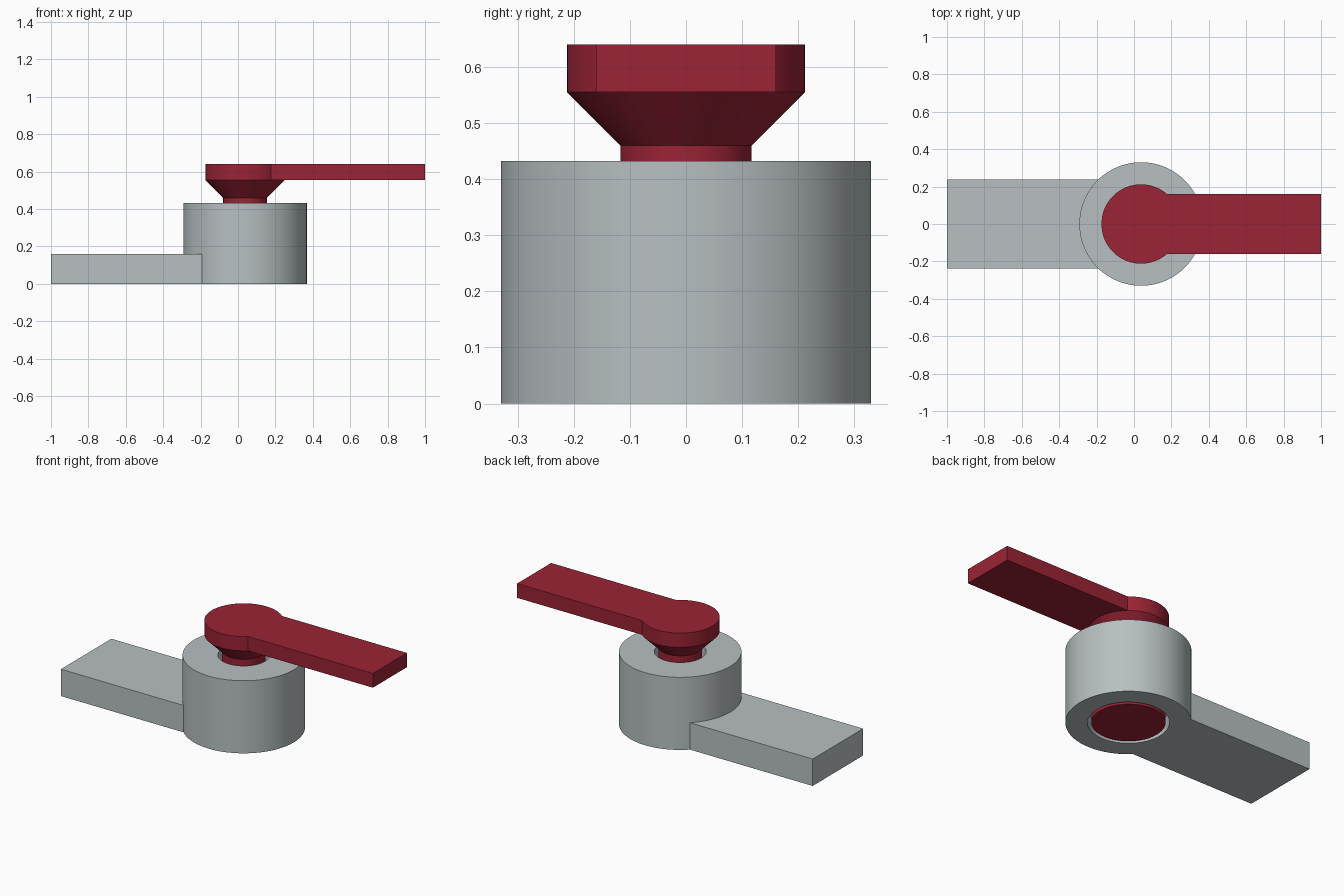
import bpy, bmesh, math
from mathutils import Matrix, Vector

if "Cube" in bpy.data.objects:
    bpy.data.objects.remove(bpy.data.objects["Cube"])

CX = 0.038      # x of the pivot axis
SEG = 96


def material(name, color):
    m = bpy.data.materials.new(name)
    m.diffuse_color = (*color, 1)
    m.use_nodes = True
    m.node_tree.nodes["Principled BSDF"].inputs["Base Color"].default_value = m.diffuse_color
    return m


GREY = material("light_grey", (0.479, 0.527, 0.539))
RED = material("dark_red", (0.328, 0.0168, 0.0356))


def finish(name, bm, mat):
    bmesh.ops.recalc_face_normals(bm, faces=bm.faces)
    me = bpy.data.meshes.new(name)
    bm.to_mesh(me)
    bm.free()
    me.materials.append(mat)
    ob = bpy.data.objects.new(name, me)
    bpy.context.collection.objects.link(ob)
    return ob


def lathe(name, profile, mat):
    """Revolve a closed (radius, z) profile around the pivot axis."""
    bm = bmesh.new()
    vs = [bm.verts.new((CX + r, 0, z)) for r, z in profile]
    es = [bm.edges.new((vs[i], vs[(i + 1) % len(vs)])) for i in range(len(vs))]
    bmesh.ops.spin(bm, geom=vs + es, cent=(CX, 0, 0), axis=(0, 0, 1),
                   angle=math.tau, steps=SEG, use_merge=True)
    bmesh.ops.remove_doubles(bm, verts=bm.verts, dist=1e-5)
    bmesh.ops.dissolve_degenerate(bm, edges=bm.edges, dist=1e-6)
    return finish(name, bm, mat)


def box(name, lo, hi, mat):
    lo, hi = Vector(lo), Vector(hi)
    bm = bmesh.new()
    bmesh.ops.create_cube(bm, size=1, matrix=Matrix.Translation((lo + hi) / 2)
                          @ Matrix.Diagonal((*(hi - lo), 1)))
    return finish(name, bm, mat)


def join_solid(target, other):
    mod = target.modifiers.new("union", 'BOOLEAN')
    mod.operation, mod.solver, mod.object = 'UNION', 'EXACT', other
    bpy.context.view_layer.objects.active = target
    bpy.ops.object.modifier_apply(modifier=mod.name)
    bpy.data.objects.remove(other)


def smooth(ob):
    bpy.ops.object.select_all(action='DESELECT')
    ob.select_set(True)
    bpy.context.view_layer.objects.active = ob
    bpy.ops.object.shade_smooth_by_angle(angle=math.radians(30))


# Fixed housing: hollow barrel with a stepped bore, and its flat arm
housing = lathe("housing", [(0.33, 0), (0.33, 0.432), (0.14, 0.432),
                            (0.14, 0.16), (0.215, 0.085), (0.215, 0)], GREY)
join_solid(housing, box("housing_arm", (-1, -0.237, 0), (-0.185, 0.237, 0.16), GREY))
smooth(housing)

# Rotating spindle: flared foot, neck and flared head
spindle = lathe("spindle", [(0, 0), (0.194, 0), (0.194, 0.078), (0.117, 0.155),
                            (0.117, 0.46), (0.212, 0.555), (0, 0.555)], RED)
smooth(spindle)

# Lever: keyhole outline (round head running into a straight bar), extruded
R, W = 0.212, 0.16
a0 = math.asin(W / R)
outline = [(1, -W), (1, W)]
for i in range(SEG + 1):
    a = a0 + (math.tau - 2 * a0) * i / SEG
    outline.append((CX + R * math.cos(a), R * math.sin(a)))
bm = bmesh.new()
face = bm.faces.new([bm.verts.new((x, y, 0.555)) for x, y in outline])
top = bmesh.ops.extrude_face_region(bm, geom=[face], use_keep_orig=True)
bmesh.ops.translate(bm, vec=(0, 0, 0.085),
                    verts=[g for g in top["geom"] if isinstance(g, bmesh.types.BMVert)])
smooth(finish("lever", bm, RED))
